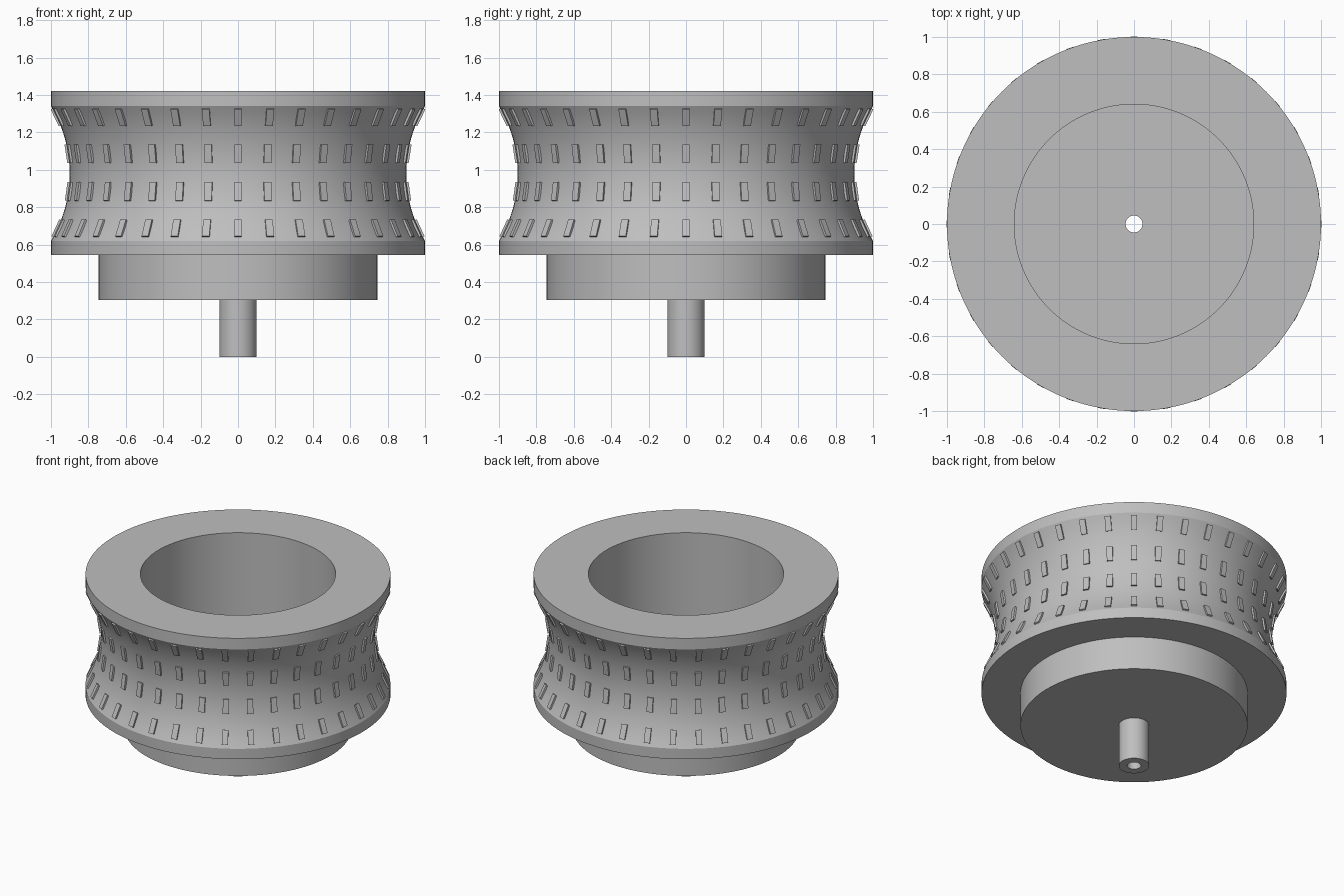
import bpy, bmesh, math
from mathutils import Matrix, Vector

cube = bpy.data.objects.get("Cube")
if cube:
    bpy.data.objects.remove(cube, do_unlink=True)

SEGMENTS = 144
WAIST_Z, WAIST_R = 0.98, 0.90
HALF_CHORD, ARC_R = 0.36, 0.698

grey = bpy.data.materials.new("plain grey")
grey.use_nodes = True
colour = (0.52, 0.52, 0.52, 1)
grey.diffuse_color = colour
grey.node_tree.nodes["Principled BSDF"].inputs["Base Color"].default_value = colour


def groove_radius(z):
    """Radius of the concave tread at height z."""
    return WAIST_R + ARC_R - math.sqrt(ARC_R ** 2 - (z - WAIST_Z) ** 2)


def finish(name, bm, angle):
    mesh = bpy.data.meshes.new(name)
    bm.to_mesh(mesh)
    bm.free()
    mesh.materials.append(grey)
    obj = bpy.data.objects.new(name, mesh)
    bpy.context.collection.objects.link(obj)
    bpy.ops.object.select_all(action="DESELECT")
    obj.select_set(True)
    bpy.context.view_layer.objects.active = obj
    bpy.ops.object.shade_smooth_by_angle(angle=math.radians(angle))
    return obj


def lathe(name, profile):
    """Turn a closed (radius, height) outline around the z axis."""
    bm = bmesh.new()
    rings = []
    for r, z in profile:
        angles = [math.tau * i / SEGMENTS for i in range(SEGMENTS)]
        rings.append([bm.verts.new((r * math.cos(a), r * math.sin(a), z)) for a in angles])
    for k, low in enumerate(rings):
        high = rings[(k + 1) % len(rings)]
        for i in range(SEGMENTS):
            j = (i + 1) % SEGMENTS
            bm.faces.new((low[i], low[j], high[j], high[i]))
    return finish(name, bm, 20)


# Hollow wheel with stepped base, grooved tread and bored shaft
STEPS = 20
tread = []
for k in range(STEPS + 1):
    z = WAIST_Z - HALF_CHORD + 2 * HALF_CHORD * k / STEPS
    tread.append((groove_radius(z), z))
outside = [(0.045, 0), (0.1, 0), (0.1, 0.305), (0.745, 0.305), (0.745, 0.545), (1, 0.545)]
inside = [(1, 1.42), (0.64, 1.42), (0.64, 0.4), (0.045, 0.4)]
lathe("wheel_body", outside + tread + inside)

# Rows of raised grip tabs lying along the tread
PER_ROW, PROUD = 36, 0.012
for row, z in enumerate((0.685, 0.883, 1.087, 1.283), start=1):
    bm = bmesh.new()
    tilt = math.asin((z - WAIST_Z) / ARC_R)
    size = Matrix.Diagonal((0.03, 0.04, 0.1, 1))
    place = Matrix.Translation((groove_radius(z), 0, z)) @ Matrix.Rotation(tilt, 4, "Y")
    shift = Matrix.Translation((PROUD - 0.015, 0, 0))
    for i in range(PER_ROW):
        turn = Matrix.Rotation(math.tau * i / PER_ROW, 4, "Z")
        bmesh.ops.create_cube(bm, size=1, matrix=turn @ place @ shift @ size)
    finish(f"grip_tabs_row_{row}", bm, 20)
